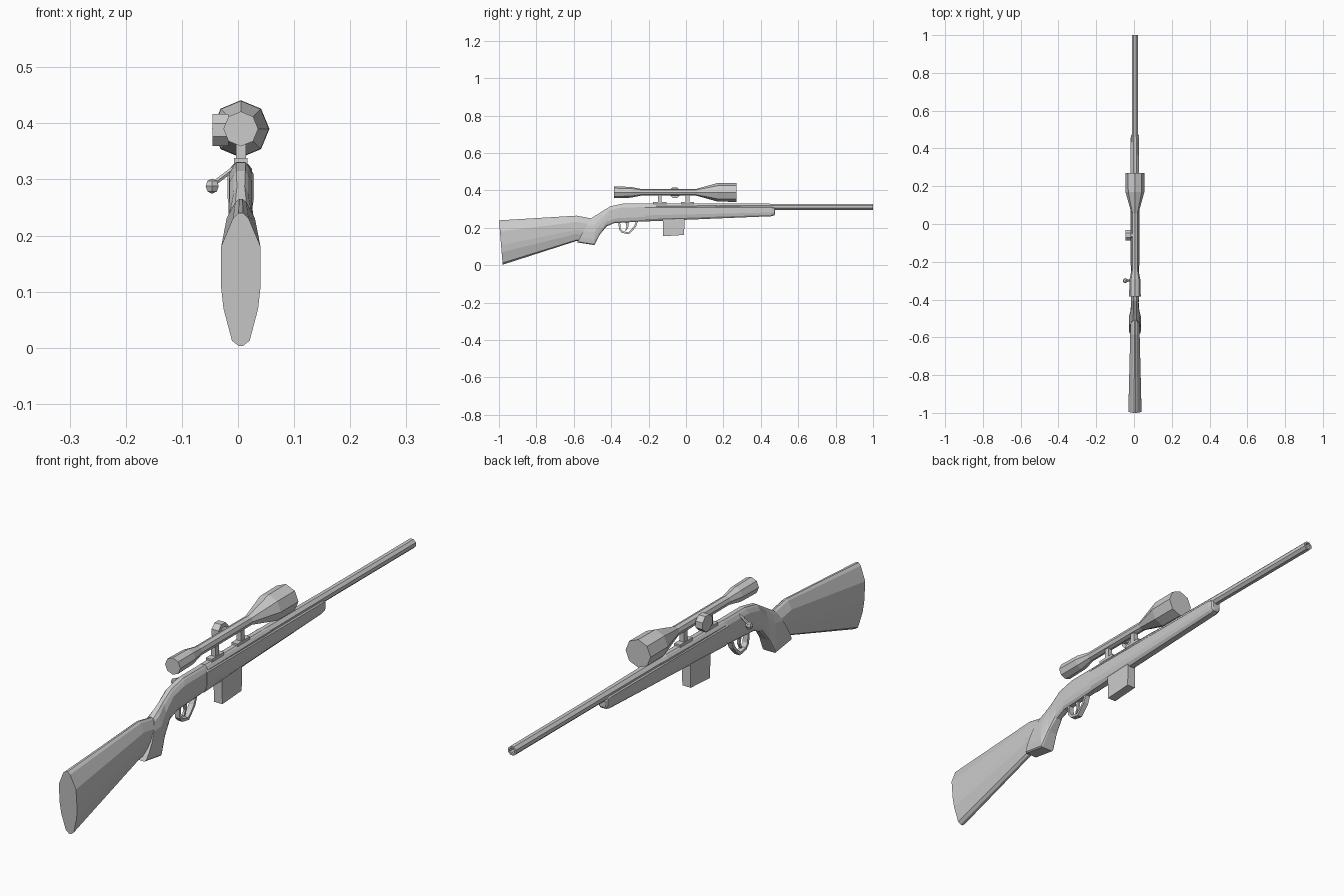
import bpy, bmesh, math
from mathutils import Vector, Matrix

if "Cube" in bpy.data.objects:
    bpy.data.objects.remove(bpy.data.objects["Cube"])

CX = 0.005  # centre line of the long parts


def finish(name, bm):
    bmesh.ops.recalc_face_normals(bm, faces=bm.faces)
    me = bpy.data.meshes.new(name)
    bm.to_mesh(me)
    bm.free()
    ob = bpy.data.objects.new(name, me)
    bpy.context.collection.objects.link(ob)
    return ob


def loft(name, rings, closed=False):
    """Skin a list of equal-length point rings; cap the ends unless closed."""
    bm = bmesh.new()
    vs = [[bm.verts.new(p) for p in r] for r in rings]
    n = len(vs[0])
    pairs = list(zip(vs, vs[1:]))
    if closed:
        pairs.append((vs[-1], vs[0]))
    for a, b in pairs:
        for i in range(n):
            j = (i + 1) % n
            bm.faces.new((a[i], a[j], b[j], b[i]))
    if not closed:
        bm.faces.new(vs[0])
        bm.faces.new(vs[-1])
    return finish(name, bm)


def turned(name, start, axis, profile, sides=8, phase=0.0):
    """Turned part: profile holds (distance along axis, radius)."""
    axis = Vector(axis).normalized()
    u = axis.cross(Vector((0, 0, 1))).normalized()
    v = u.cross(axis)
    ang = [2 * math.pi * i / sides + phase for i in range(sides)]
    return loft(name, [[Vector(start) + axis * d + (u * math.cos(a) + v * math.sin(a)) * r
                        for a in ang] for d, r in profile])


def section(top, bottom, hw, half):
    """Symmetric ring between a top and bottom (y, z) point; half holds (t, w)."""
    pts = [(t, w) for t, w in half] + [(t, -w) for t, w in reversed(half)]
    return [(CX + w * hw, top[0] + (bottom[0] - top[0]) * t,
             top[1] + (bottom[1] - top[1]) * t) for t, w in pts]


def prism(name, outline, hw):
    """Side outline of (y, z) points extruded across x."""
    return loft(name, [[(CX + s * hw, y, z) for y, z in outline] for s in (-1, 1)])


BUTT = [(0, .12), (.04, .4), (.25, 1), (.56, 1), (.72, .88), (.96, .45), (1, .1)]
GRIP = [(0, .3), (.08, .55), (.3, .85), (.55, 1), (.8, 1), (.97, .9), (1, .75)]
BODY = [(0, .4), (.06, .65), (.2, 1), (.5, 1), (.75, 1), (.92, .8), (1, .45)]

# Butt stock, running down to the shoulder end
loft("butt_stock", [
    section((-1.0, .24), (-.98, .003), .035, BUTT),
    section((-.585, .265), (-.585, .13), .025, BUTT),
    section((-.505, .25), (-.575, .128), .024, BUTT)])

# Grip swelling and rear body
loft("grip_and_body", [
    section((-.51, .25), (-.582, .122), .031, GRIP),
    section((-.485, .265), (-.49, .108), .031, GRIP),
    section((-.45, .287), (-.46, .165), .023, GRIP),
    section((-.405, .315), (-.425, .207), .02, BODY),
    section((-.335, .33), (-.385, .225), .021, BODY),
    section((-.2, .33), (-.215, .235), .021, BODY)])

# Top housing between the body and the barrel
loft("top_housing", [
    section((-.21, .331), (-.21, .25), .02, BODY),
    section((.12, .331), (.12, .27), .02, BODY),
    section((.2, .327), (.2, .28), .018, BODY)])

# Fore stock with a rounded front end
FORE = [(0, .8), (.07, 1), (.3, 1), (.6, 1), (.85, .85), (1, .5)]
loft("fore_stock", [
    section((-.22, .315), (-.22, .234), .0235, FORE),
    section((.455, .312), (.455, .262), .0225, FORE),
    section((.472, .308), (.472, .267), .02, FORE),
    section((.477, .3), (.477, .275), .014, FORE)])

# Barrel with a recessed end
turned("barrel", (CX, .1, .312), (0, 1, 0),
       [(0, .02), (.15, .02), (.42, .0175), (.9, .0175), (.9, .011), (.84, .011)],
       8, math.pi / 8)

# Scope tube
turned("scope", (CX, -.385, .39), (0, 1, 0),
       [(0, .031), (.09, .029), (.145, .018), (.44, .018), (.555, .05), (.655, .051)])

# Side adjustment knob and its top and bottom caps
turned("scope_side_knob", (CX, -.06, .388), (-1, 0, 0),
       [(0, .016), (.022, .016), (.022, .031), (.05, .031)], 8, math.pi / 8)

# Scope mounts: post, clamp and foot
for i, y in enumerate((-.14, .008)):
    for part, hy, z0, z1, hw in (("post", .01, .325, .38, .009),
                                 ("foot", .036, .325, .338, .012)):
        prism(f"scope_mount_{part}_{i}",
              [(y - hy, z0), (y + hy, z0), (y + hy, z1), (y - hy, z1)], hw)

# Box below the fore stock
prism("magazine_box", [(-.125, .26), (-.122, .155), (-.01, .162), (-.008, .26)], .017)

# Trigger guard: square bar swept along a bent path
outer = [(-.362, .235), (-.358, .19), (-.343, .173), (-.305, .166), (-.283, .188),
         (-.268, .205), (-.255, .24)]
inner = [(-.353, .235), (-.349, .195), (-.338, .182), (-.309, .176), (-.291, .193),
         (-.277, .21), (-.265, .24)]
loft("trigger_guard", [[(CX - .01, *o), (CX + .01, *o), (CX + .01, *n), (CX - .01, *n)]
                       for o, n in zip(outer, inner)])
prism("trigger", [(-.325, .235), (-.318, .205), (-.326, .185), (-.319, .185),
                  (-.308, .205), (-.308, .235)], .004)

# Bolt handle: slanted rod with a faceted knob
d = Vector((-1, 0, -.75)).normalized()
turned("bolt_handle_rod", (0, -.3, .325), d, [(0, .005), (.055, .005)], 6)
bm = bmesh.new()
bmesh.ops.create_uvsphere(bm, u_segments=6, v_segments=4, radius=.0135,
                          matrix=Matrix.Translation((-.046, -.3, .288)))
finish("bolt_handle_knob", bm)
